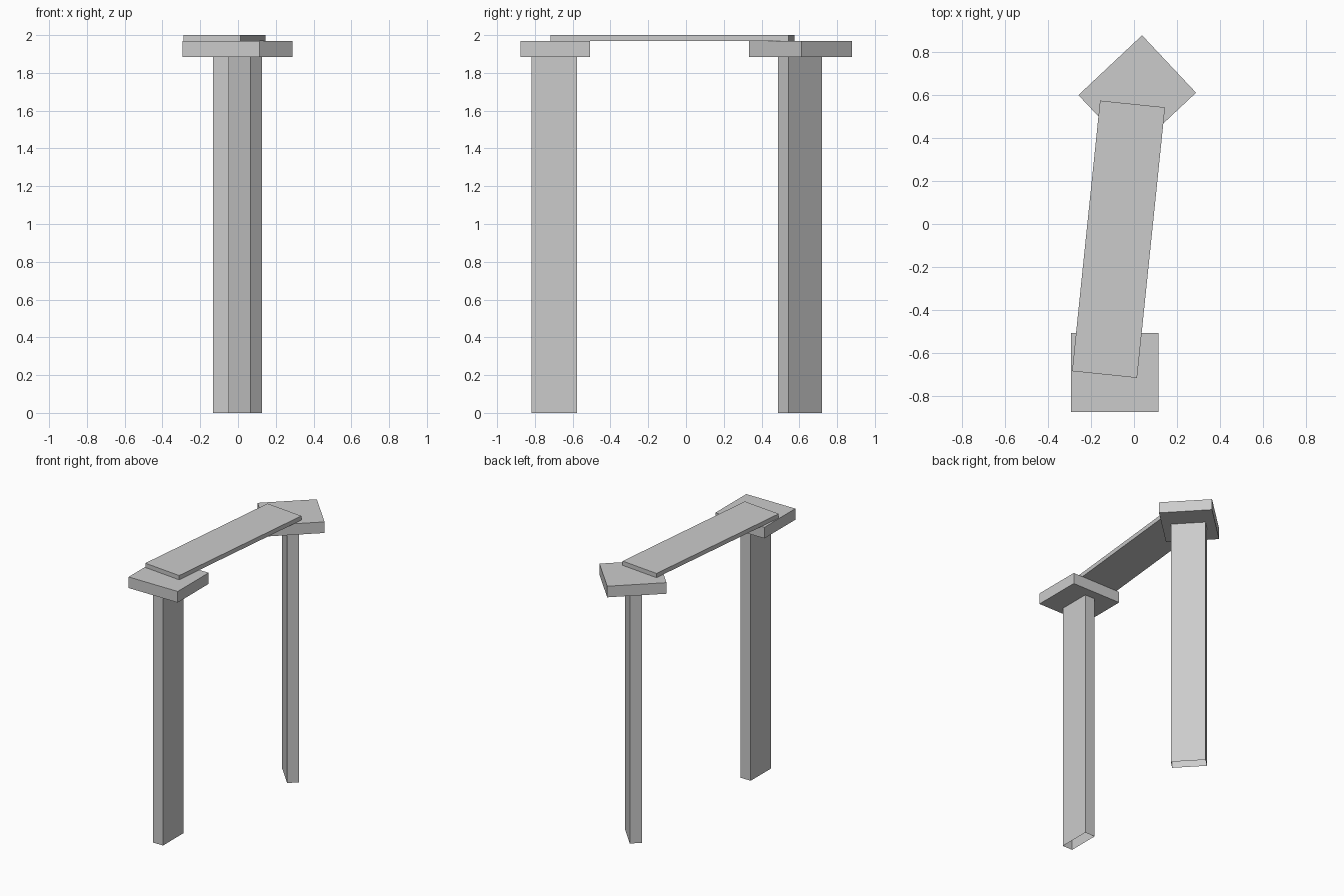
import bpy, bmesh
from math import radians
from mathutils import Matrix

if "Cube" in bpy.data.objects:
    bpy.data.objects.remove(bpy.data.objects["Cube"])


def block(name, size, centre, z0, z1, angle=0, open_bottom=False):
    """Box with a footprint, turned about z, spanning z0..z1."""
    bm = bmesh.new()
    bmesh.ops.create_cube(bm, size=1)
    if open_bottom:
        bm.normal_update()
        low = [f for f in bm.faces if f.normal.z < -0.5]
        bmesh.ops.delete(bm, geom=low, context='FACES_ONLY')
    bmesh.ops.transform(bm, verts=bm.verts,
                        matrix=Matrix.Diagonal((size[0], size[1], z1 - z0, 1)))
    mesh = bpy.data.meshes.new(name)
    bm.to_mesh(mesh)
    bm.free()
    obj = bpy.data.objects.new(name, mesh)
    obj.location = (centre[0], centre[1], (z0 + z1) / 2)
    obj.rotation_euler.z = radians(angle)
    bpy.context.collection.objects.link(obj)
    return obj


POST_TOP, CAP_TOP, TOP = 1.885, 1.968, 2.0

# two standing stones with capitals; the back one is turned
for side, post_xy, cap_xy, angle in (
        ("front", (-0.09, -0.698), (-0.09, -0.692), 0),
        ("back", (0.014, 0.603), (0.015, 0.606), 43.2)):
    block(side + "_post", (0.083, 0.24), post_xy, 0, POST_TOP, angle, True)
    block(side + "_cap", (0.407, 0.367), cap_xy, POST_TOP, CAP_TOP, angle)

# skewed slab bridging the two caps
block("lintel", (0.304, 1.267), (-0.072, -0.071), CAP_TOP, TOP, -5.9)
